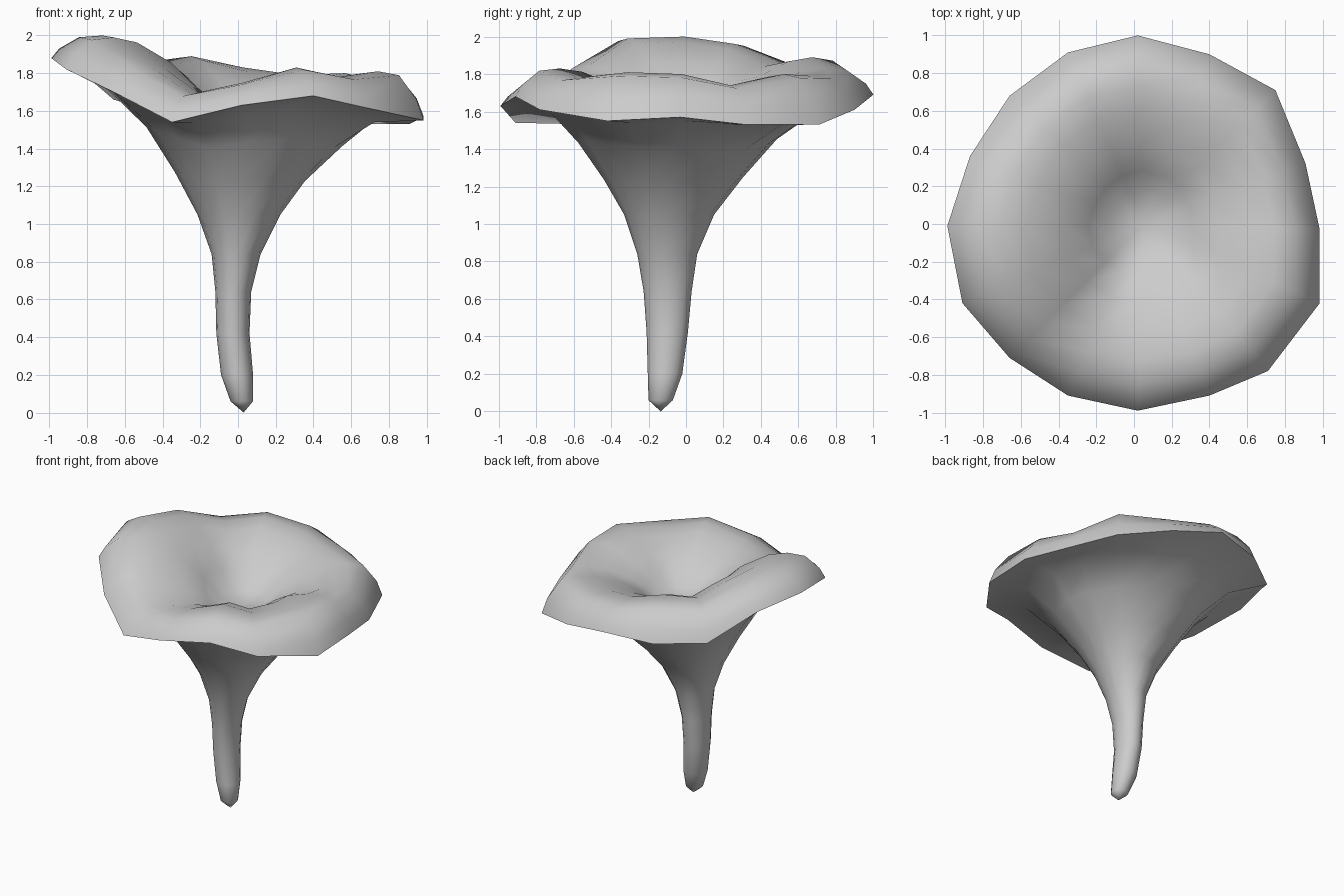
import bpy, bmesh, math

cube = bpy.data.objects.get("Cube")
if cube:
    bpy.data.objects.remove(cube)

# Wavy lip of the cap, counter-clockwise from the back: x, y, edge height, crest height
LIP = [
    (.02, 1.0, 1.69, 1.83), (-.35, .91, 1.66, 1.89), (-.66, .68, 1.66, 1.86),
    (-.87, .36, 1.84, 1.96), (-.99, -.01, 1.88, 2.0), (-.91, -.42, 1.82, 1.99),
    (-.66, -.71, 1.70, 1.84), (-.35, -.91, 1.54, 1.69), (.02, -.99, 1.63, 1.75),
    (.40, -.91, 1.68, 1.83), (.71, -.78, 1.61, 1.78), (.985, -.42, 1.55, 1.81),
    (.985, -.03, 1.57, 1.80), (.91, .32, 1.53, 1.74), (.75, .71, 1.53, 1.80),
    (.40, .90, 1.61, 1.79),
]
# Stem stations: height, centre x, centre y, half width, half depth
STEM = [
    (.06, .02, -.135, .06, .065), (.20, -.005, -.112, .085, .092),
    (.42, -.027, -.10, .088, .11), (.64, -.025, -.098, .095, .128),
    (.84, -.01, -.10, .13, .16), (1.05, .005, -.09, .22, .24),
    (1.24, .01, -.068, .345, .37), (1.44, .035, -.045, .52, .53),
]
# Rounded lip stations: spread from pit to lip, share of the rise from edge to crest
ROUND = [(.96, .42), (.86, .92), (.74, 1)]
# Bowl stations: spread from pit to lip, share of crest height above the floor
BOWL = [(.61, .94), (.42, .7), (.28, .4), (.18, .1)]
PIT = (.05, 0)
FLOOR = 1.54

bm = bmesh.new()


def add_ring(points):
    return [bm.verts.new(p) for p in points]


def toward_lip(f, x, y):
    return PIT[0] + (x - PIT[0]) * f, PIT[1] + (y - PIT[1]) * f


# Stem flaring up into the underside
rings = []
for z, cx, cy, rx, ry in STEM:
    ring = []
    for x, y, edge, crest in LIP:
        a = math.atan2(y, x)
        wave = (edge - 1.65) * .3 * max(0, z - 1.05) / .37
        ring.append((cx + rx * math.cos(a), cy + ry * math.sin(a), z + wave))
    rings.append(add_ring(ring))

# Underside, sharp lower edge and rounded lip
rings.append(add_ring([(*toward_lip(.72, x, y), 1.54 + (e - 1.55) * .55)
                       for x, y, e, c in LIP]))
rings.append(add_ring([(x, y, e) for x, y, e, c in LIP]))
for f, share in ROUND:
    rings.append(add_ring([(*toward_lip(f, x, y), e + (c - e) * share)
                           for x, y, e, c in LIP]))

# Bowl sinking to the pit
for f, share in BOWL:
    rings.append(add_ring([(*toward_lip(f, x, y), FLOOR + (c - FLOOR) * share)
                           for x, y, e, c in LIP]))

n = len(LIP)
for lower, upper in zip(rings, rings[1:]):
    for i in range(n):
        j = (i + 1) % n
        bm.faces.new((lower[i], lower[j], upper[j], upper[i]))

# Close the foot and the pit
foot = bm.verts.new((.03, -.135, 0))
pit = bm.verts.new((*PIT, FLOOR))
for i in range(n):
    j = (i + 1) % n
    bm.faces.new((rings[0][j], rings[0][i], foot))
    bm.faces.new((rings[-1][i], rings[-1][j], pit))
bmesh.ops.recalc_face_normals(bm, faces=bm.faces)

mesh = bpy.data.meshes.new("mushroom")
bm.to_mesh(mesh)
bm.free()
mushroom = bpy.data.objects.new("mushroom", mesh)
bpy.context.collection.objects.link(mushroom)

# Single pale grey
grey = bpy.data.materials.new("pale_grey")
grey.use_nodes = True
grey.diffuse_color = (.6, .6, .6, 1)
grey.node_tree.nodes["Principled BSDF"].inputs["Base Color"].default_value = (.6, .6, .6, 1)
mesh.materials.append(grey)

bpy.ops.object.select_all(action='DESELECT')
mushroom.select_set(True)
bpy.context.view_layer.objects.active = mushroom
bpy.ops.object.shade_smooth_by_angle(angle=math.radians(55))
